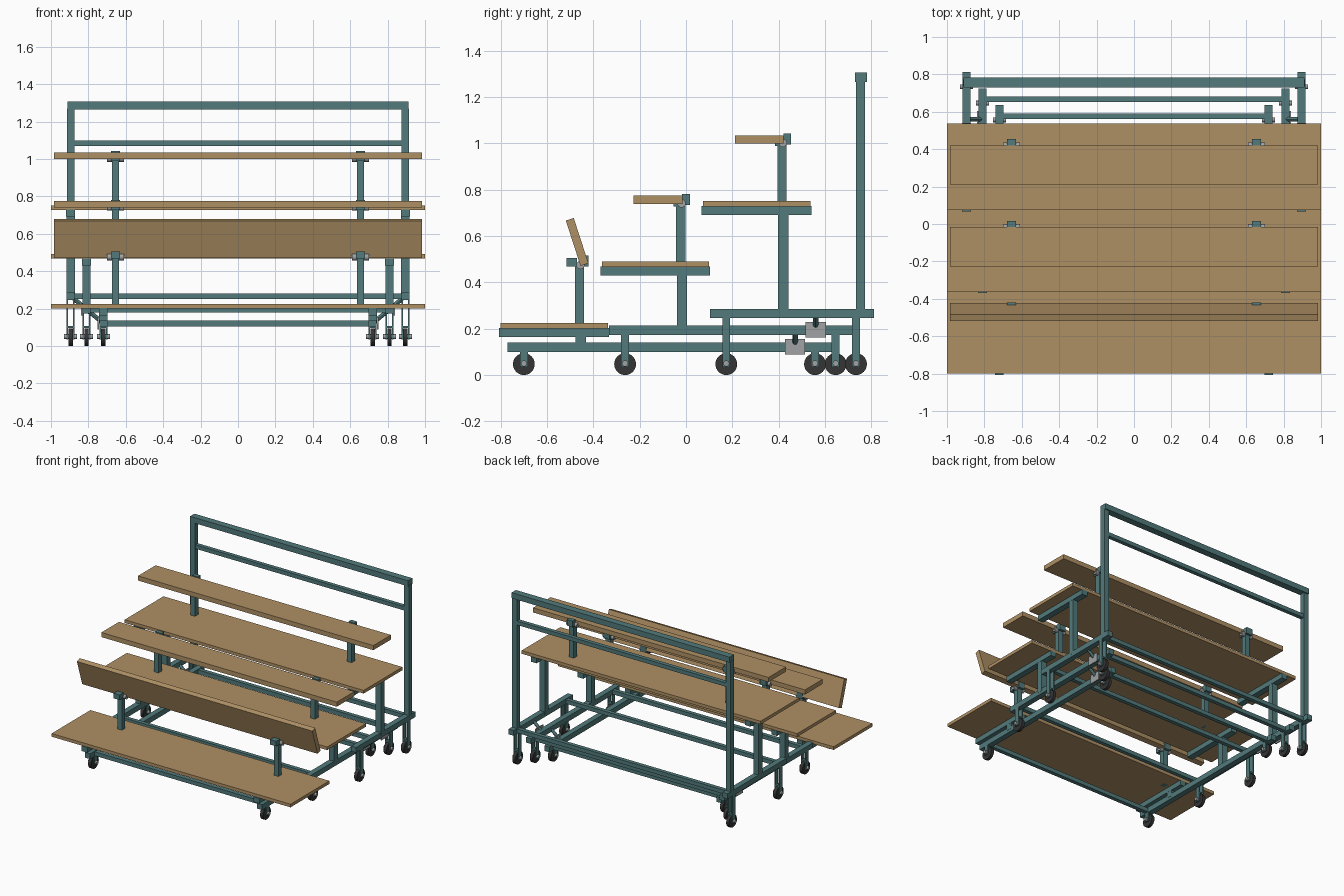
import bpy, math
from mathutils import Vector

if "Cube" in bpy.data.objects:
    bpy.data.objects.remove(bpy.data.objects["Cube"])

def material(name, rgb):
    m = bpy.data.materials.new(name)
    m.diffuse_color = (*rgb, 1)
    m.use_nodes = True
    m.node_tree.nodes["Principled BSDF"].inputs["Base Color"].default_value = m.diffuse_color
    return m

TEAL = material("teal_paint", (0.085, 0.195, 0.2))
WOOD = material("wood", (0.43, 0.28, 0.13))
RUBBER = material("rubber", (0.035, 0.035, 0.035))
STEEL = material("steel", (0.35, 0.36, 0.37))

def box(name, x, y, z, mat, tilt=0):
    """Box from (min, max) ranges, optionally tilted about x."""
    bpy.ops.mesh.primitive_cube_add(size=1, location=[sum(r) / 2 for r in (x, y, z)])
    o = bpy.context.object
    o.name = name
    o.scale = [r[1] - r[0] for r in (x, y, z)]
    o.rotation_euler.x = tilt
    o.data.materials.append(mat)
    return o

def mid(c, w):
    return (c - w / 2, c + w / 2)

def rod(name, loc, r, length, mat, sides=24):
    bpy.ops.mesh.primitive_cylinder_add(vertices=sides, radius=r, depth=length,
                                        location=loc, rotation=(0, math.pi / 2, 0))
    o = bpy.context.object
    o.name = name
    o.data.materials.append(mat)
    bpy.ops.object.shade_smooth_by_angle()
    return o

def caster(x, y, top):
    rod("wheel", (x, y, 0.047), 0.047, 0.024, RUBBER, 32)
    rod("axle", (x, y, 0.05), 0.013, 0.07, STEEL, 16)
    for s in (-1, 1):
        box("caster_leg", mid(x + s * 0.017, 0.008), mid(y, 0.034), (0.035, top), TEAL)
    box("caster_crown", mid(x, 0.042), mid(y, 0.034), (0.097, 0.107), TEAL)

# Three nested carts: side x, front shift, back shift, rail z, beam z
TIERS = [(0.72, 0, 0, 0.12, 0.183), (0.81, 0.437, 0.089, 0.193, 0.449),
         (0.895, 0.874, 0.177, 0.266, 0.71)]

for i, (sx, f, b, rz, bz) in enumerate(TIERS):
    wf, wb = -0.70 + f, 0.557 + b
    top = bz + 0.018
    for s in (-1, 1):
        x = s * sx
        # Base rail, support post, board beam, wheels
        box("base_rail", mid(x, 0.042), (wf - 0.07, wb + 0.078), mid(rz, 0.04), TEAL)
        box("support_post", mid(x, 0.045), mid(wf + 0.246, 0.044), (rz, bz), TEAL)
        box("board_beam", mid(x, 0.047), (wf - 0.107, wf + 0.367), mid(bz, 0.038), TEAL)
        caster(x, wf, rz)
        caster(x, wb, rz)
        # Seat post with hinge
        px, py, sz = s * 0.655, wf + 0.24, top + 0.272
        box("seat_post", mid(px, 0.038), mid(py, 0.04), (top, sz + 0.0), TEAL)
        box("hinge_stop", mid(px, 0.05), (py + 0.006, py + 0.04), (sz - 0.005, sz + 0.042), TEAL)
        rod("seat_hinge", (px, py + 0.004, sz + 0.002), 0.018, 0.09, STEEL, 16)
        if i == 0:
            box("seat_bracket", mid(px, 0.05), (py - 0.055, py - 0.01), (sz - 0.005, sz + 0.033), TEAL)
        else:
            box("seat_bracket", mid(px, 0.05), (py - 0.03, py + 0.01), (sz - 0.012, sz), TEAL)
    # Cross bars
    for y in (wf, wb + 0.02):
        box("cross_bar", mid(0, 2 * sx), mid(y, 0.03), mid(rz, 0.03), TEAL)
    # Standing board and bench seat
    box("board", (-1, 1), (wf - 0.1, wf + 0.363), (top, top + 0.024), WOOD)
    if i == 0:
        box("tilted_seat", (-0.985, 0.985), mid(-0.470, 0.206), mid(0.5745, 0.036), WOOD,
            math.radians(-72))
    else:
        box("seat", (-0.985, 0.985), (wf + 0.037, wf + 0.247), (sz, sz + 0.035), WOOD)

# Locking plates and slanted pins between neighbouring carts
for (xa, xb, y, z) in [(0.72, 0.81, 0.471, 0.122), (0.81, 0.895, 0.56, 0.195)]:
    for s in (-1, 1):
        box("lock_plate", mid(s * (xa + 0.026), 0.008), mid(y, 0.087), mid(z, 0.066), STEEL)
        p, q = Vector((s * xa, y, z)), Vector((s * xb, y, z + 0.073))
        o = rod("lock_arm", (p + q) / 2, 0.012, (q - p).length, TEAL, 12)
        o.rotation_euler = (q - p).to_track_quat('Z', 'Y').to_euler()

# Tall guard rail at the back
for s in (-1, 1):
    box("guard_upright", mid(s * 0.895, 0.04), (0.735, 0.773), (0.25, 1.27), TEAL)
box("guard_top_bar", mid(0, 1.825), (0.73, 0.782), (1.265, 1.307), TEAL)
box("guard_middle_bar", mid(0, 1.77), mid(0.755, 0.03), mid(1.083, 0.03), TEAL)
